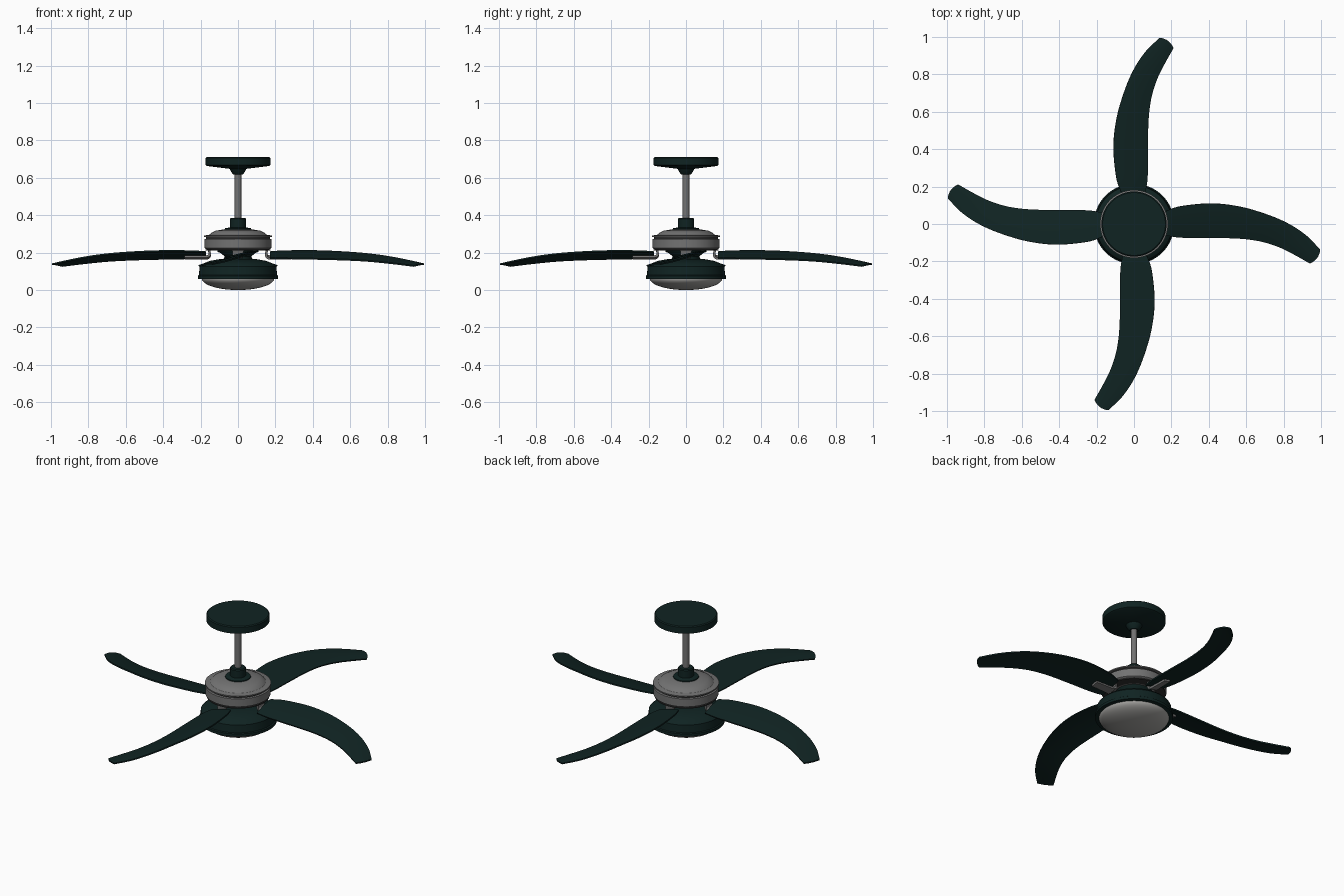
import bpy, bmesh, math
from mathutils import Vector

if "Cube" in bpy.data.objects:
    bpy.data.objects.remove(bpy.data.objects["Cube"])


def material(name, color):
    m = bpy.data.materials.new(name)
    m.use_nodes = True
    m.diffuse_color = (*color, 1)
    m.node_tree.nodes["Principled BSDF"].inputs["Base Color"].default_value = (*color, 1)
    return m


GREEN = material("dark green", (0.005, 0.017, 0.016))
METAL = material("grey metal", (0.17, 0.17, 0.17))
TRIM = material("dark trim", (0.03, 0.03, 0.03))
GLASS = material("frosted glass", (0.38, 0.375, 0.36))


def finish(name, bm, mat, thickness=0, angle=0):
    """Turn a bmesh into a smooth-shaded object, optionally thickened and turned."""
    bmesh.ops.recalc_face_normals(bm, faces=bm.faces)
    mesh = bpy.data.meshes.new(name)
    bm.to_mesh(mesh)
    bm.free()
    mesh.materials.append(mat)
    obj = bpy.data.objects.new(name, mesh)
    bpy.context.collection.objects.link(obj)
    bpy.ops.object.select_all(action="DESELECT")
    obj.select_set(True)
    bpy.context.view_layer.objects.active = obj
    if thickness:
        mod = obj.modifiers.new("thickness", "SOLIDIFY")
        mod.thickness = thickness
        mod.offset = 0
        bpy.ops.object.modifier_apply(modifier=mod.name)
    bpy.ops.object.shade_smooth_by_angle(angle=math.radians(35))
    obj.rotation_euler.z = angle
    return obj


def lathe(name, profile, mat, steps=64):
    """Spin a (radius, height) profile around the z axis."""
    bm = bmesh.new()
    verts = [bm.verts.new((r, 0, z)) for r, z in profile]
    edges = [bm.edges.new(pair) for pair in zip(verts, verts[1:])]
    bmesh.ops.spin(bm, geom=verts + edges, cent=(0, 0, 0), axis=(0, 0, 1),
                   angle=math.tau, steps=steps)
    bmesh.ops.remove_doubles(bm, verts=bm.verts, dist=0.0002)
    return finish(name, bm, mat)


def grid(rows):
    """Bridge equal-length rows of points into a sheet."""
    bm = bmesh.new()
    vs = [[bm.verts.new(p) for p in row] for row in rows]
    for a, b in zip(vs, vs[1:]):
        for i in range(len(a) - 1):
            bm.faces.new((a[i], b[i], b[i + 1], a[i + 1]))
    return bm


def smooth_path(points, steps):
    """Catmull-Rom curve through the points."""
    p = [Vector(q) for q in points]
    p = [2 * p[0] - p[1]] + p + [2 * p[-1] - p[-2]]
    out = []
    for i in range(1, len(p) - 2):
        for k in range(steps):
            t = k / steps
            out.append(0.5 * (2 * p[i] + (p[i + 1] - p[i - 1]) * t
                              + (2 * p[i - 1] - 5 * p[i] + 4 * p[i + 1] - p[i + 2]) * t ** 2
                              + (3 * p[i] - p[i - 1] - 3 * p[i + 1] + p[i + 2]) * t ** 3))
    return out + [p[-2]]


# Ceiling canopy, rod and coupling
lathe("ceiling_canopy", [(0, .71), (.168, .71), (.174, .705), (.174, .668), (.165, .663),
                         (.045, .648), (.036, .63), (.024, .617), (0, .617)], GREEN)
lathe("down_rod", [(.018, .35), (.018, .64)], METAL, 32)
lathe("rod_coupling", [(0, .385), (.038, .385), (.043, .38), (.043, .335), (.07, .33),
                       (.072, .318), (0, .318)], GREEN)

# Motor housing with a dark groove ring
lathe("motor_housing", [(0, .215), (.165, .215), (.18, .225), (.18, .272), (.165, .276),
                        (.165, .282), (.182, .284), (.182, .291), (.152, .296), (.143, .305),
                        (.12, .317), (.07, .325), (0, .325)], METAL)
lathe("motor_groove", [(.164, .274), (.17, .274), (.17, .284), (.164, .284)], TRIM)
lathe("motor_lower_trim", [(.12, .216), (.174, .216), (.174, .211), (.12, .211)], TRIM)

# Neck and light kit
lathe("motor_neck", [(.105, .216), (.1, .205), (.072, .18), (.072, .155)], GREEN)
lathe("light_housing", [(0, .165), (.1, .165), (.15, .156), (.19, .14), (.205, .125),
                        (.209, .08), (.215, .076), (.215, .06), (.194, .058), (.194, .07),
                        (0, .07)], GREEN)
arc = [math.pi / 2 * i / 12 for i in range(13)]
lathe("light_glass", [(.194 * math.sin(a), .062 * (1 - math.cos(a))) for a in arc], GLASS)

# Blade edges from root to tip
high_edge = [(.17, .07, .203), (.25, .095, .208), (.41, .11, .209), (.56, .094, .203),
             (.7, .055, .192), (.82, .005, .175), (.92, -.06, .155), (.995, -.137, .138)]
low_edge = [(.17, -.06, .17), (.25, -.072, .169), (.41, -.074, .166), (.56, -.077, .162),
            (.68, -.093, .156), (.78, -.125, .147), (.86, -.165, .138), (.94, -.21, .128)]
across = [i / 8 for i in range(9)]
bulge_dir = Vector((.78, -.62, 0))


def blade_rows():
    pairs = list(zip(smooth_path(high_edge, 5), smooth_path(low_edge, 5)))
    for n, (hi, lo) in enumerate(pairs):
        bulge = .014 * max(0, n / (len(pairs) - 1) * 4 - 3)
        yield [hi.lerp(lo, s) + (bulge_dir * bulge + Vector((0, 0, .004))) * 4 * s * (1 - s)
               for s in across]


# Bracket: hooks down from the motor, then runs under the tilted blade
bracket_path = [(.158, 0, .222), (.152, 0, .2), (.153, 0, .182), (.17, 0, .174), (.21, 0, .174),
                (.285, 0, .174)]


def bracket_rows():
    path = smooth_path(bracket_path, 4)
    for n, p in enumerate(path):
        t = n / (len(path) - 1)
        half = .032 - .012 * t
        tilt = .22 * min(1, t * 2)
        yield [p + Vector((0, y, y * tilt)) for y in (-half, 0, half)]


for k, side in enumerate(("left", "back", "right", "front")):
    turn = k * math.pi / 2
    finish(side + "_blade", grid(list(blade_rows())), GREEN, .008, turn)
    finish(side + "_blade_bracket", grid(list(bracket_rows())), METAL, .012, turn)
